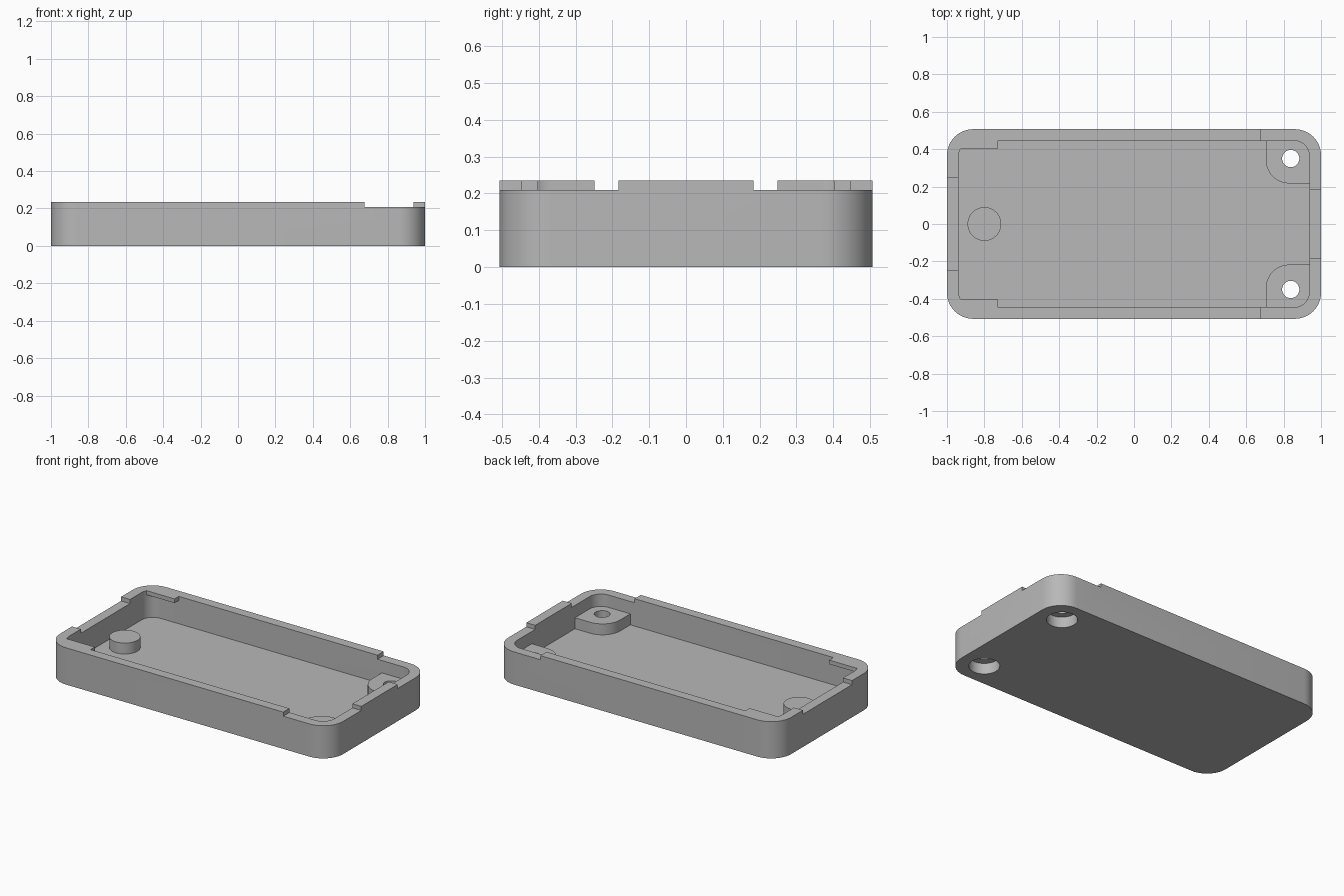
import bpy, bmesh, math

cube = bpy.data.objects.get("Cube")
if cube:
    bpy.data.objects.remove(cube, do_unlink=True)

grey = bpy.data.materials.new("plain grey")
grey.use_nodes = True
colour = (0.48, 0.48, 0.48, 1)
grey.diffuse_color = colour
grey.node_tree.nodes["Principled BSDF"].inputs["Base Color"].default_value = colour

FLOOR, POST, STEP, RIM = 0.06, 0.13, 0.209, 0.235
HX, HY = 1.0, 0.507        # outer half sizes
IX, IY = 0.937, 0.445      # cavity half sizes


def extrude(name, points, z0, z1):
    """Closed outline turned into an upright solid."""
    bm = bmesh.new()
    face = bm.faces.new([bm.verts.new((x, y, z0)) for x, y in points])
    top = bmesh.ops.extrude_face_region(bm, geom=[face])["geom"]
    verts = [v for v in top if isinstance(v, bmesh.types.BMVert)]
    bmesh.ops.translate(bm, verts=verts, vec=(0, 0, z1 - z0))
    bmesh.ops.recalc_face_normals(bm, faces=bm.faces)
    mesh = bpy.data.meshes.new(name)
    bm.to_mesh(mesh)
    bm.free()
    mesh.materials.append(grey)
    obj = bpy.data.objects.new(name, mesh)
    bpy.context.collection.objects.link(obj)
    return obj


def block(name, x, y, z, radii=(0, 0, 0, 0), steps=12):
    """Box with its own radius on each corner, counter-clockwise from +x +y."""
    x0, x1 = sorted(x)
    y0, y1 = sorted(y)
    corners = ((x1, y1, -1, -1), (x0, y1, 1, -1), (x0, y0, 1, 1), (x1, y0, -1, 1))
    points = []
    for i, ((cx, cy, sx, sy), r) in enumerate(zip(corners, radii)):
        if r == 0:
            points.append((cx, cy))
            continue
        for k in range(steps + 1):
            a = (i + k / steps) * math.pi / 2
            points.append((cx + r * (sx + math.cos(a)), cy + r * (sy + math.sin(a))))
    return extrude(name, points, *z)


def cylinder(name, x, y, r, z, sides=48):
    turn = [2 * math.pi * k / sides for k in range(sides)]
    return extrude(name, [(x + r * math.cos(a), y + r * math.sin(a)) for a in turn], *z)


def cut(obj, cutter):
    mod = obj.modifiers.new("cut", "BOOLEAN")
    mod.operation = "DIFFERENCE"
    mod.solver = "EXACT"
    mod.object = cutter
    bpy.context.view_layer.objects.active = obj
    bpy.ops.object.modifier_apply(modifier=mod.name)
    bpy.data.objects.remove(cutter, do_unlink=True)


# Tray shell with hollow inside
shell = block("tray_shell", (-HX, HX), (-HY, HY), (0, RIM), (0.14,) * 4)
cut(shell, block("cavity", (-IX, IX), (-IY, IY), (FLOOR, 0.4), (0.08,) * 4))

# Rim steps: a wide notch at one end, lowered corners beside a tab at the other
cut(shell, block("end_notch", (-1.1, -0.9), (-0.248, 0.248), (STEP, 0.4)))
for s in (1, -1):
    cut(shell, block("corner_step", (0.675, 1.1), (s * 0.184, s * 0.6), (STEP, 0.4)))
parts = [shell]

for s, side in ((1, "left"), (-1, "right")):
    # Screw posts, rounded on the inner corner
    radii = (0, 0, 0.125, 0) if s > 0 else (0, 0.125, 0, 0)
    post = block(side + "_screw_post", (0.705, 0.942), (s * 0.217, s * 0.45),
                 (FLOOR, POST), radii)
    # Screw hole with a wider recess underneath
    for target in (post, shell):
        cut(target, cylinder("recess", 0.838, s * 0.35, 0.09, (-0.1, 0.07)))
        cut(target, cylinder("bore", 0.838, s * 0.35, 0.046, (-0.1, 0.2)))
    # Thin catches flush with the rim
    catch = block(side + "_rim_catch", (-0.945, -0.73), (s * 0.402, s * 0.45), (STEP, RIM))
    parts += [post, catch]

# Locating peg on the floor
parts.append(cylinder("locating_peg", -0.8, 0, 0.09, (FLOOR, POST)))

bpy.ops.object.select_all(action="DESELECT")
for obj in parts:
    obj.select_set(True)
bpy.context.view_layer.objects.active = shell
bpy.ops.object.shade_smooth_by_angle(angle=math.radians(30))
